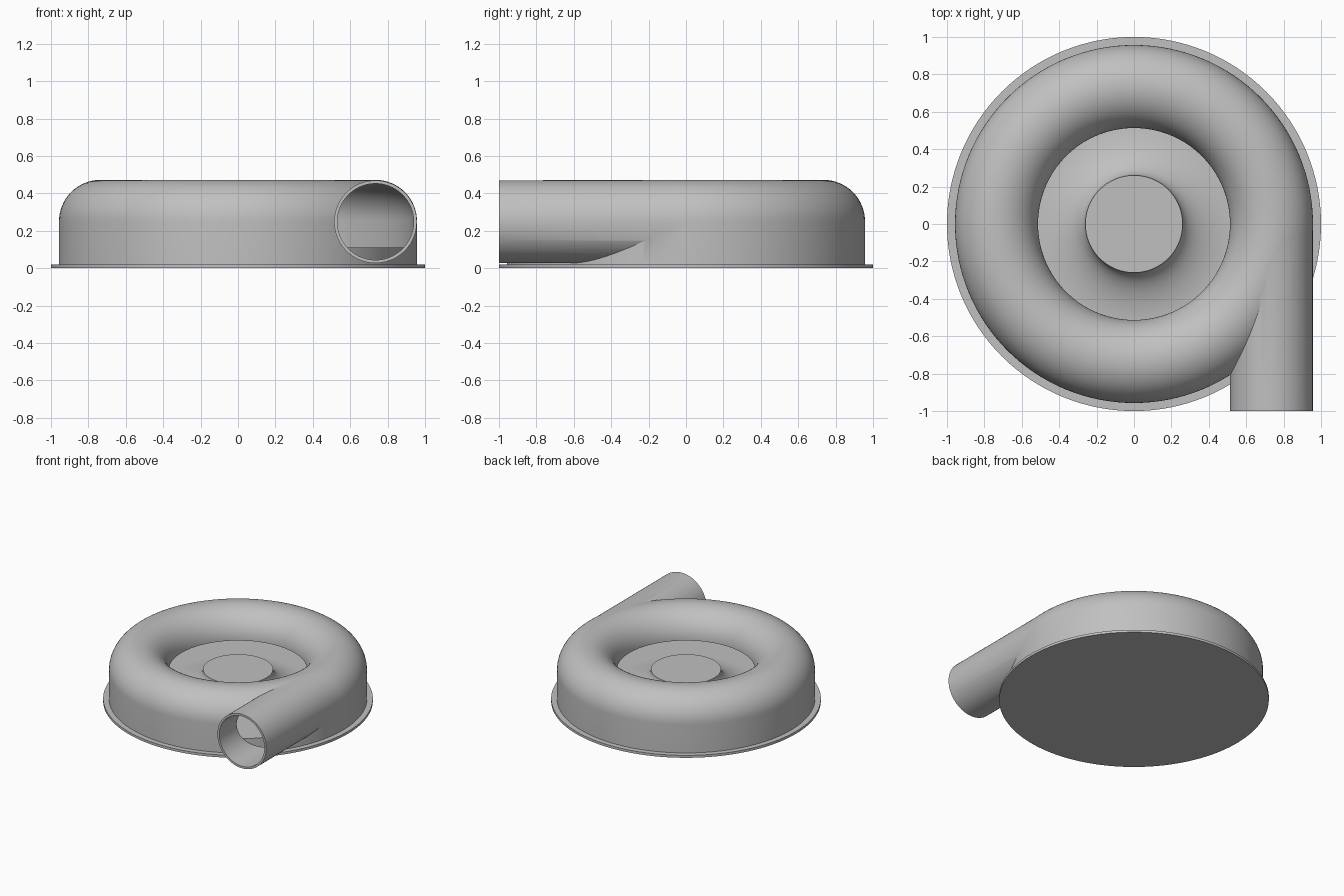
import bpy, bmesh, math
from mathutils import Matrix, Vector

cube = bpy.data.objects.get("Cube")
if cube:
    bpy.data.objects.remove(cube, do_unlink=True)

RING, AXIS_Z = 0.735, 0.25      # centre of the scroll cross-section
OUTER, INNER = 0.222, 0.205     # outside and inside tube radii
STEPS = 128

grey = bpy.data.materials.new("plain_grey")
grey.use_nodes = True
colour = (0.53, 0.53, 0.53, 1)
grey.diffuse_color = colour
grey.node_tree.nodes["Principled BSDF"].inputs["Base Color"].default_value = colour


def finish(name, bm):
    bmesh.ops.recalc_face_normals(bm, faces=bm.faces)
    mesh = bpy.data.meshes.new(name)
    bm.to_mesh(mesh)
    bm.free()
    mesh.materials.append(grey)
    obj = bpy.data.objects.new(name, mesh)
    bpy.context.collection.objects.link(obj)
    return obj


def lathe(name, profile):
    """Revolve an (r, z) profile whose ends lie on the z axis."""
    bm = bmesh.new()
    verts = [bm.verts.new((r, 0, z)) for r, z in profile]
    edges = [bm.edges.new(pair) for pair in zip(verts, verts[1:])]
    bmesh.ops.spin(bm, geom=verts + edges, cent=(0, 0, 0), axis=(0, 0, 1),
                   angle=math.tau, steps=STEPS, use_merge=True)
    bmesh.ops.remove_doubles(bm, verts=bm.verts, dist=1e-5)
    return finish(name, bm)


def pipe(name, radius, front, back):
    bm = bmesh.new()
    place = Matrix.Translation(Vector((RING, (front + back) / 2, AXIS_Z - 0.002)))
    bmesh.ops.create_cone(bm, cap_ends=True, segments=96, radius1=radius,
                          radius2=radius, depth=back - front,
                          matrix=place @ Matrix.Rotation(math.pi / 2, 4, "X"))
    return finish(name, bm)


def arc(cx, cz, rx, rz, start, end, n):
    angles = [math.radians(start + (end - start) * i / n) for i in range(n + 1)]
    return [(cx + rx * math.cos(a), cz + rz * math.sin(a)) for a in angles]


def boolean(obj, other, operation):
    mod = obj.modifiers.new(operation, "BOOLEAN")
    mod.operation, mod.solver, mod.object = operation, "EXACT", other
    bpy.context.view_layer.objects.active = obj
    bpy.ops.object.modifier_apply(modifier=mod.name)
    bpy.data.objects.remove(other, do_unlink=True)


def scroll(name, radius, roof, floor):
    """Half-round ring with a straight outer wall, filled to the axis."""
    ring = arc(RING, roof, radius, radius + AXIS_Z - roof, 180, 0, 32)
    return lathe(name, [(0, roof)] + ring + [(RING + radius, floor), (0, floor)])


# Scroll housing with its tangential outlet, hollowed into a thin shell
housing = scroll("scroll_housing", OUTER, AXIS_Z, 0.015)
boolean(housing, pipe("outlet", OUTER - 0.001, -1.0, 0.02), "UNION")
boolean(housing, scroll("cavity", INNER, AXIS_Z + 0.004, -0.05), "DIFFERENCE")
boolean(housing, pipe("bore", INNER - 0.001, -1.1, 0.02), "DIFFERENCE")

# Flanged base plate
base = lathe("base_plate", [(0, 0), (1, 0), (1, 0.02), (0, 0.02)])

# Rotor disc with a flared hub
flare = arc(0.56, 0.26, 0.30, 0.15, 180, 270, 20)
rotor = lathe("flared_rotor", [(0, 0.26)] + flare + [(0.9, 0.11), (0.9, 0.018), (0, 0.018)])

# Smooth curved surfaces, keep rims crisp
bpy.ops.object.select_all(action="DESELECT")
for obj in (housing, base, rotor):
    obj.select_set(True)
bpy.context.view_layer.objects.active = housing
bpy.ops.object.shade_smooth_by_angle(angle=math.radians(30))
